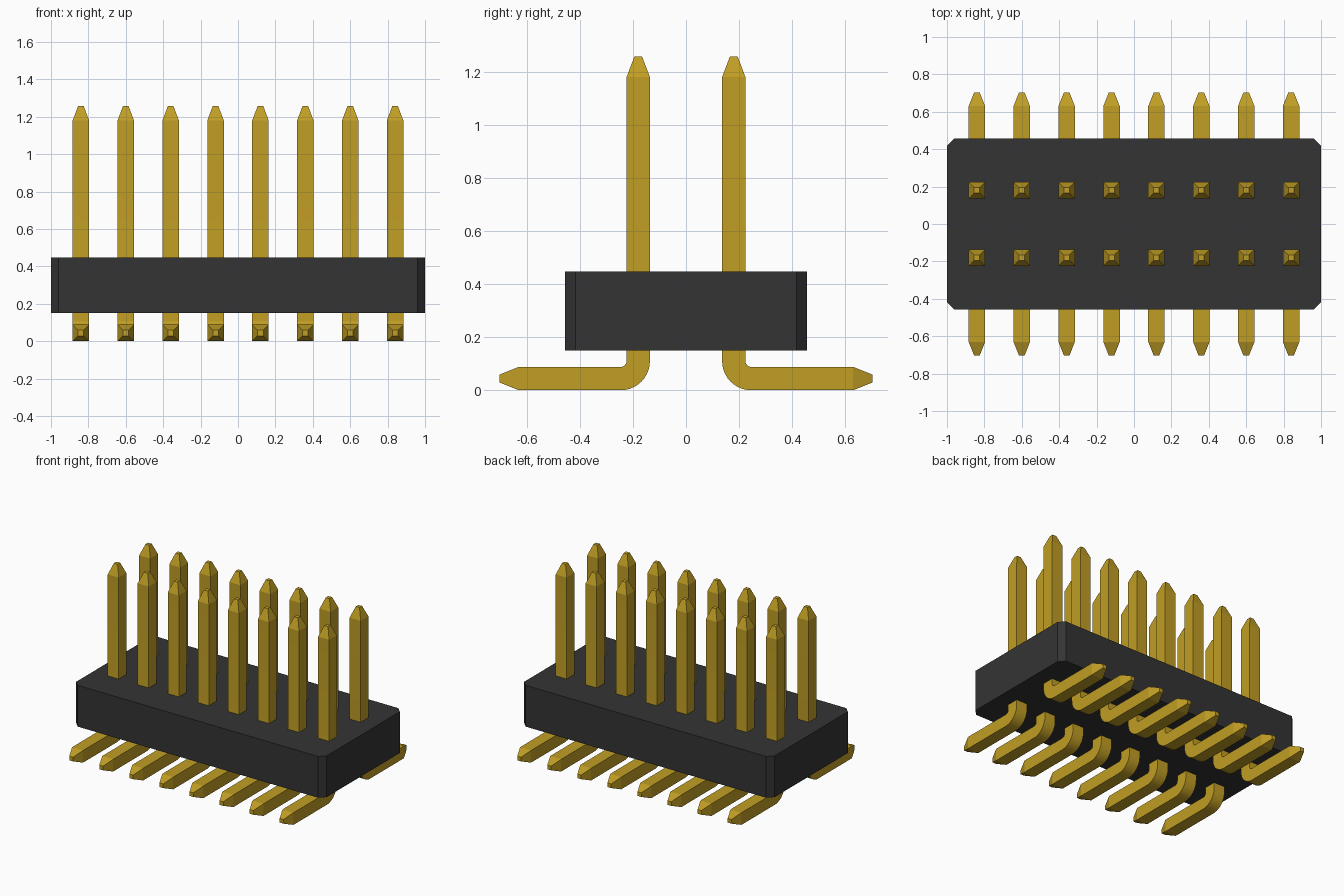
import bpy, bmesh, math
from mathutils import Vector

cube = bpy.data.objects.get("Cube")
if cube:
    bpy.data.objects.remove(cube, do_unlink=True)


def material(name, color, metallic=0.0):
    m = bpy.data.materials.new(name)
    m.use_nodes = True
    m.diffuse_color = color
    m.node_tree.nodes["Principled BSDF"].inputs["Base Color"].default_value = color
    return m


def finish(bm, name, mat):
    bmesh.ops.recalc_face_normals(bm, faces=bm.faces)
    mesh = bpy.data.meshes.new(name)
    bm.to_mesh(mesh)
    bm.free()
    mesh.materials.append(mat)
    obj = bpy.data.objects.new(name, mesh)
    bpy.context.collection.objects.link(obj)
    return obj


black = material("black plastic", (0.034, 0.034, 0.034, 1))
gold = material("gold metal", (0.53, 0.342, 0.018, 1))

# Housing: block with chamfered vertical corners
bm = bmesh.new()
bmesh.ops.create_cube(bm, size=1)
for v in bm.verts:
    v.co = (v.co.x * 2, v.co.y * 0.914, v.co.z * 0.298 + 0.299)
upright = [e for e in bm.edges if abs(e.verts[0].co.z - e.verts[1].co.z) > 0.1]
bmesh.ops.bevel(bm, geom=upright, offset=0.04, segments=1, affect='EDGES')
finish(bm, "housing", black)

# Pin centre line: (y, z, direction angle, half width), tip down round the bend to the foot
HALF, TIP, ROW, BEND, STEPS = 0.044, 0.015, 0.18, 0.066, 10
path = [(ROW, 1.257, 0, TIP), (ROW, 1.18, 0, HALF)]
for i in range(STEPS + 1):
    a = math.pi / 2 * i / STEPS
    path.append((ROW + BEND * (1 - math.cos(a)), HALF + BEND * (1 - math.sin(a)), a, HALF))
path += [(0.63, HALF, math.pi / 2, HALF), (0.703, HALF, math.pi / 2, TIP)]


def make_pin_mesh():
    bm = bmesh.new()
    rings = []
    for y, z, a, h in path:
        side = Vector((0, math.cos(a), math.sin(a)))
        rings.append([bm.verts.new(Vector((sx * h, y, z)) + side * sy * h)
                      for sx, sy in ((-1, -1), (1, -1), (1, 1), (-1, 1))])
    for r, s in zip(rings, rings[1:]):
        for k in range(4):
            n = (k + 1) % 4
            bm.faces.new((r[k], r[n], s[n], s[k]))
    bm.faces.new(rings[0])
    bm.faces.new(rings[-1])
    return bm


# Smooth only around the bend
first = finish(make_pin_mesh(), "back_pin_1", gold)
bpy.context.view_layer.objects.active = first
first.select_set(True)
bpy.ops.object.shade_smooth_by_angle(angle=math.radians(15))

# Two rows of eight, feet pointing outwards
for row, turn in (("back", 0), ("front", math.pi)):
    for i in range(8):
        name = f"{row}_pin_{i + 1}"
        pin = bpy.data.objects.get(name)
        if pin is None:
            pin = bpy.data.objects.new(name, first.data)
            bpy.context.collection.objects.link(pin)
        pin.location.x = (i - 3.5) * 0.24
        pin.rotation_euler.z = turn
